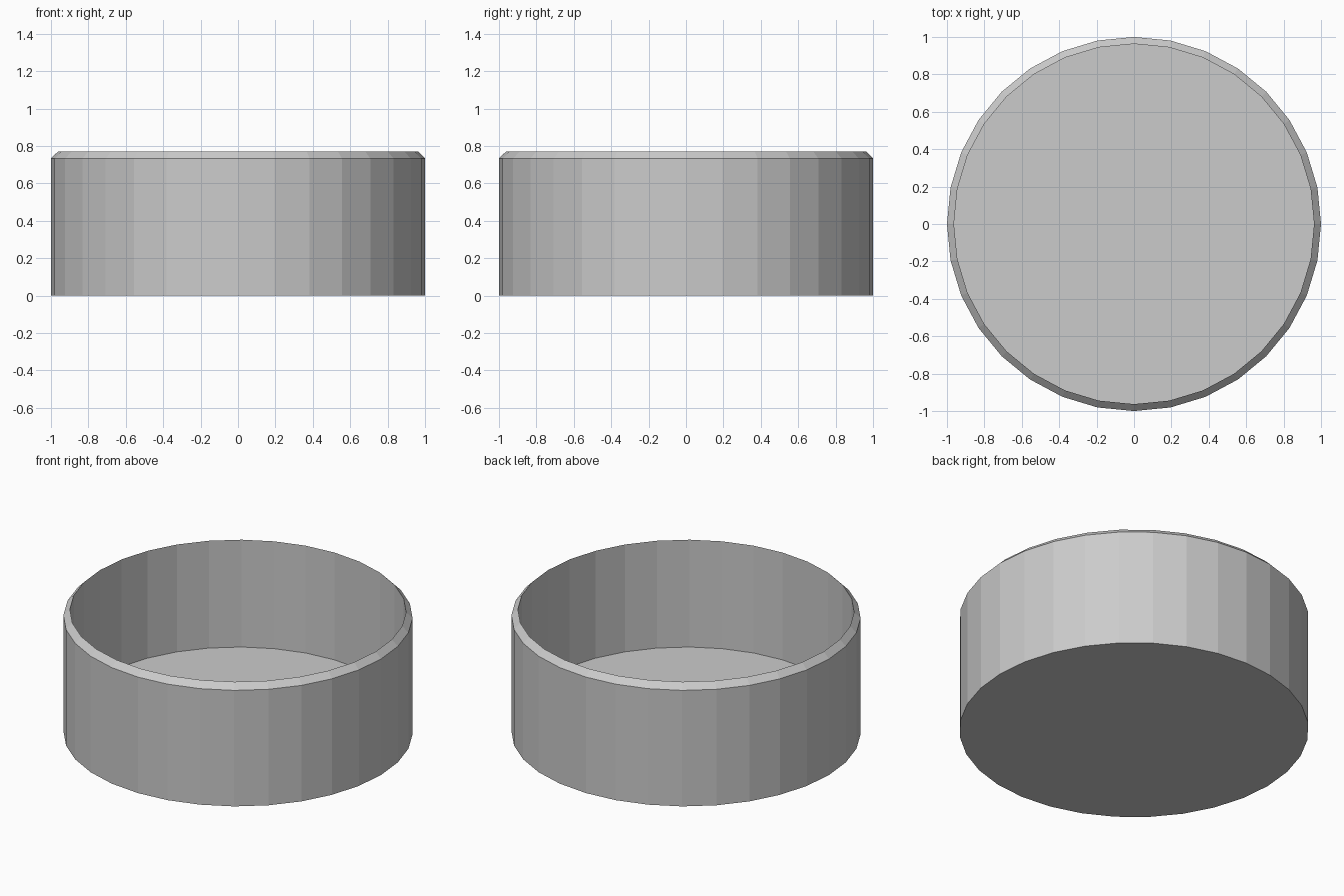
import bpy, bmesh, math

if "Cube" in bpy.data.objects:
    bpy.data.objects.remove(bpy.data.objects["Cube"])

SIDES = 32

# Cross-section of the pan (radius, z): outer wall, rim chamfer, inner wall
PROFILE = [(1.0, 0.0), (1.0, 0.733), (0.963, 0.77), (0.963, 0.092)]

bm = bmesh.new()


def ring(radius, z):
    return [bm.verts.new((radius * math.cos(math.tau * i / SIDES),
                          radius * math.sin(math.tau * i / SIDES), z))
            for i in range(SIDES)]


# Walls: flat facets between successive rings
rings = [ring(r, z) for r, z in PROFILE]
for low, high in zip(rings, rings[1:]):
    for i in range(SIDES):
        j = (i + 1) % SIDES
        bm.faces.new((low[i], low[j], high[j], high[i]))

# Underside and inner floor
bm.faces.new(rings[0][::-1])
bm.faces.new(rings[-1])

mesh = bpy.data.meshes.new("round_pan")
bm.to_mesh(mesh)
bm.free()
bpy.context.collection.objects.link(bpy.data.objects.new("round_pan", mesh))
